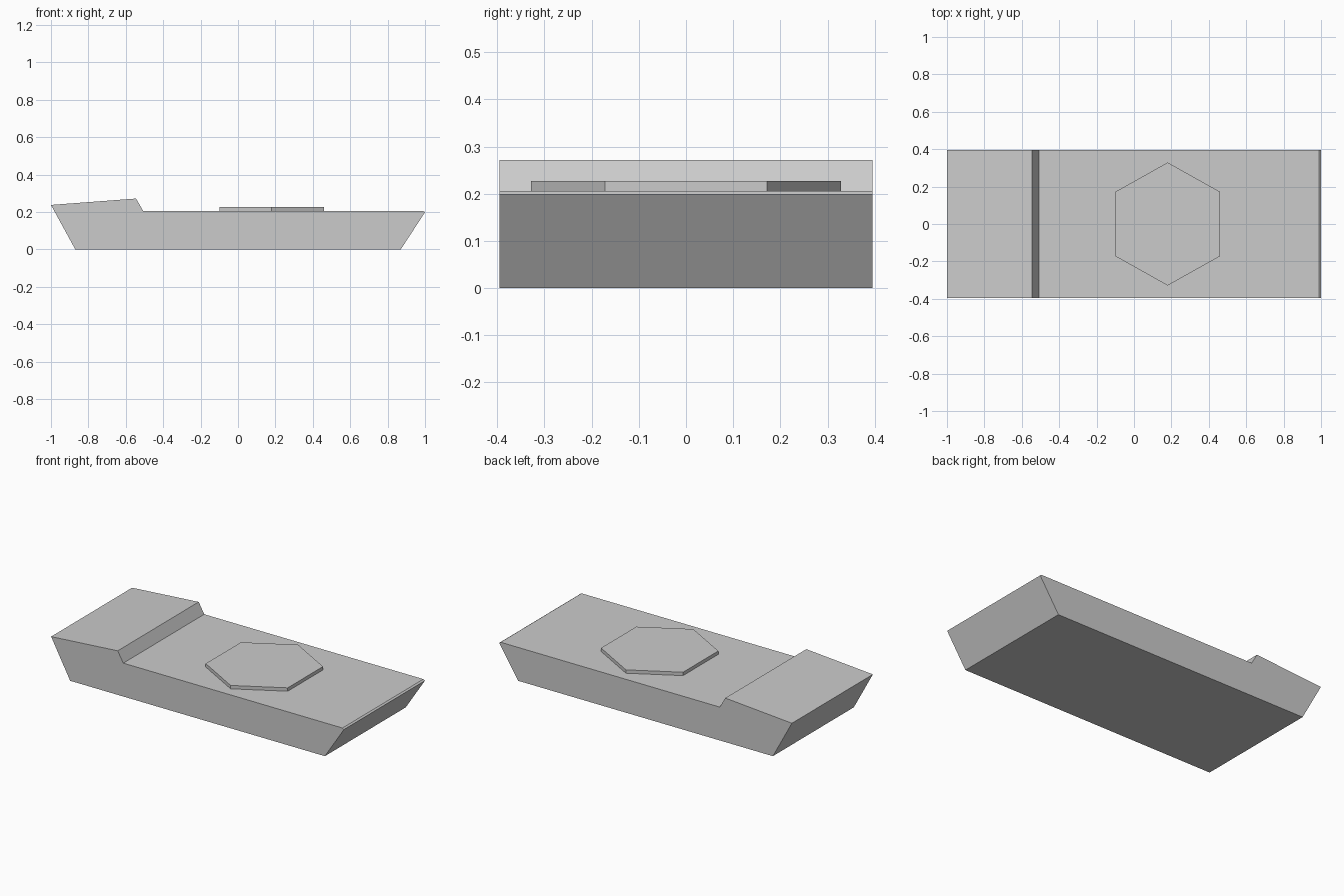
import bpy, bmesh
from mathutils import Vector

if "Cube" in bpy.data.objects:
    bpy.data.objects.remove(bpy.data.objects["Cube"])


def extrude_profile(name, points, direction):
    """Make a closed solid by extruding a flat profile."""
    bm = bmesh.new()
    face = bm.faces.new([bm.verts.new(p) for p in points])
    result = bmesh.ops.extrude_face_region(bm, geom=[face], use_keep_orig=True)
    moved = [g for g in result["geom"] if isinstance(g, bmesh.types.BMVert)]
    bmesh.ops.translate(bm, verts=moved, vec=Vector(direction))
    bmesh.ops.recalc_face_normals(bm, faces=bm.faces)
    mesh = bpy.data.meshes.new(name)
    bm.to_mesh(mesh)
    bm.free()
    obj = bpy.data.objects.new(name, mesh)
    bpy.context.collection.objects.link(obj)
    return obj


HALF_WIDTH = 0.395
DECK_Z = 0.206

# Hull: side profile with raised end and small bevel at the other end
side = [(-0.87, 0), (0.87, 0), (1.0, 0.199), (0.99, DECK_Z),
        (-0.507, DECK_Z), (-0.545, 0.272), (-1.0, 0.238)]
extrude_profile("hull", [(x, -HALF_WIDTH, z) for x, z in side],
                (0, 2 * HALF_WIDTH, 0))

# Raised hexagonal plate on the deck
hexagon = [(0, 0.329), (-0.28, 0.172), (-0.28, -0.172),
           (0, -0.329), (0.28, -0.172), (0.28, 0.172)]
extrude_profile("hexagonal_plate", [(x + 0.18, y, DECK_Z) for x, y in hexagon],
                (0, 0, 0.021))
